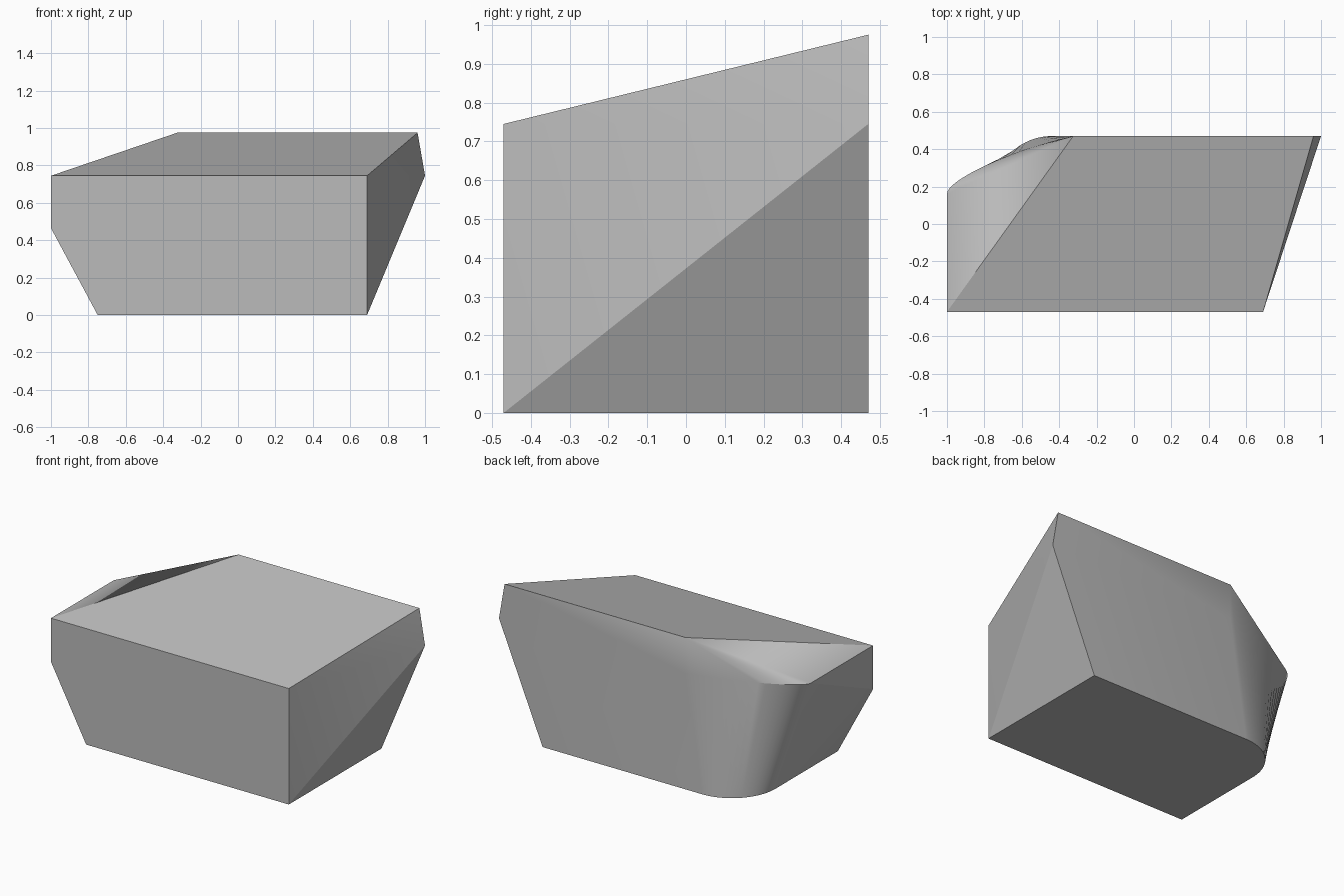
import bpy, bmesh, math
from mathutils import Vector

if "Cube" in bpy.data.objects:
    bpy.data.objects.remove(bpy.data.objects["Cube"])

STEPS = 20
Y = 0.47        # half depth
RIM = 0.745     # height of the rim
TOP = 0.975     # height of the raised back edge

bm = bmesh.new()


def vert(x, y, z):
    return bm.verts.new((x, y, z))


def bezier(a, b, c, d, t):
    s = 1 - t
    return a * s**3 + b * 3 * s * s * t + c * 3 * s * t * t + d * t**3


# Rounded back left corner: quarter circle at the base, flatter curve at the rim
base_arc, rim_arc = [], []
ctrl = [Vector(p) for p in ((-0.325, Y), (-0.55, 0.43), (-1.0, 0.25), (-1.0, 0.16))]
for i in range(STEPS + 1):
    t = i / STEPS
    a = math.pi / 2 * (1 + t)
    base_arc.append(vert(-0.44 + 0.31 * math.cos(a), 0.16 + 0.31 * math.sin(a), 0))
    p = bezier(*ctrl, t)
    rim_arc.append(vert(p.x, p.y, RIM))

# Remaining corners
base_fl, base_fr, base_br = vert(-0.75, -Y, 0), vert(0.69, -Y, 0), vert(0.69, Y, 0)
side_fl = vert(-1, -Y, 0.465)
rim_fl, rim_fr, rim_br = vert(-1, -Y, RIM), vert(0.69, -Y, RIM), vert(1.0, Y, RIM)
top_bl, top_br = vert(-0.325, Y, TOP), vert(0.96, Y, TOP)

faces = [
    [base_fl, base_fr, rim_fr, rim_fl, side_fl],                       # front
    [rim_fl, rim_fr, top_br, top_bl],                                  # sloped top
    [base_br, base_arc[0], rim_arc[0], top_bl, top_br, rim_br],        # back
    [base_fr, base_br, rim_br],                                        # right side
    [base_fr, rim_br, rim_fr],
    [rim_fr, rim_br, top_br],
    [base_fl, side_fl, base_arc[-1]],                                  # left side
    [side_fl, rim_arc[-1], base_arc[-1]],
    [side_fl, rim_fl, rim_arc[-1]],
    [rim_fl, top_bl, rim_arc[-1]],                                     # top facet
    [base_fl, base_fr, base_br] + base_arc,                            # bottom
]
# Curved wall and the fan above it
for i in range(STEPS):
    faces.append([base_arc[i], base_arc[i + 1], rim_arc[i + 1], rim_arc[i]])
    faces.append([rim_arc[i], rim_arc[i + 1], top_bl])
for f in faces:
    bm.faces.new(f)
bmesh.ops.recalc_face_normals(bm, faces=bm.faces[:])

mesh = bpy.data.meshes.new("block")
bm.to_mesh(mesh)
bm.free()
block = bpy.data.objects.new("block", mesh)
bpy.context.collection.objects.link(block)

grey = bpy.data.materials.new("grey")
grey.diffuse_color = (0.5, 0.5, 0.5, 1)
grey.use_nodes = True
grey.node_tree.nodes["Principled BSDF"].inputs["Base Color"].default_value = grey.diffuse_color
mesh.materials.append(grey)

bpy.context.view_layer.objects.active = block
block.select_set(True)
bpy.ops.object.shade_smooth_by_angle(angle=math.radians(15))
